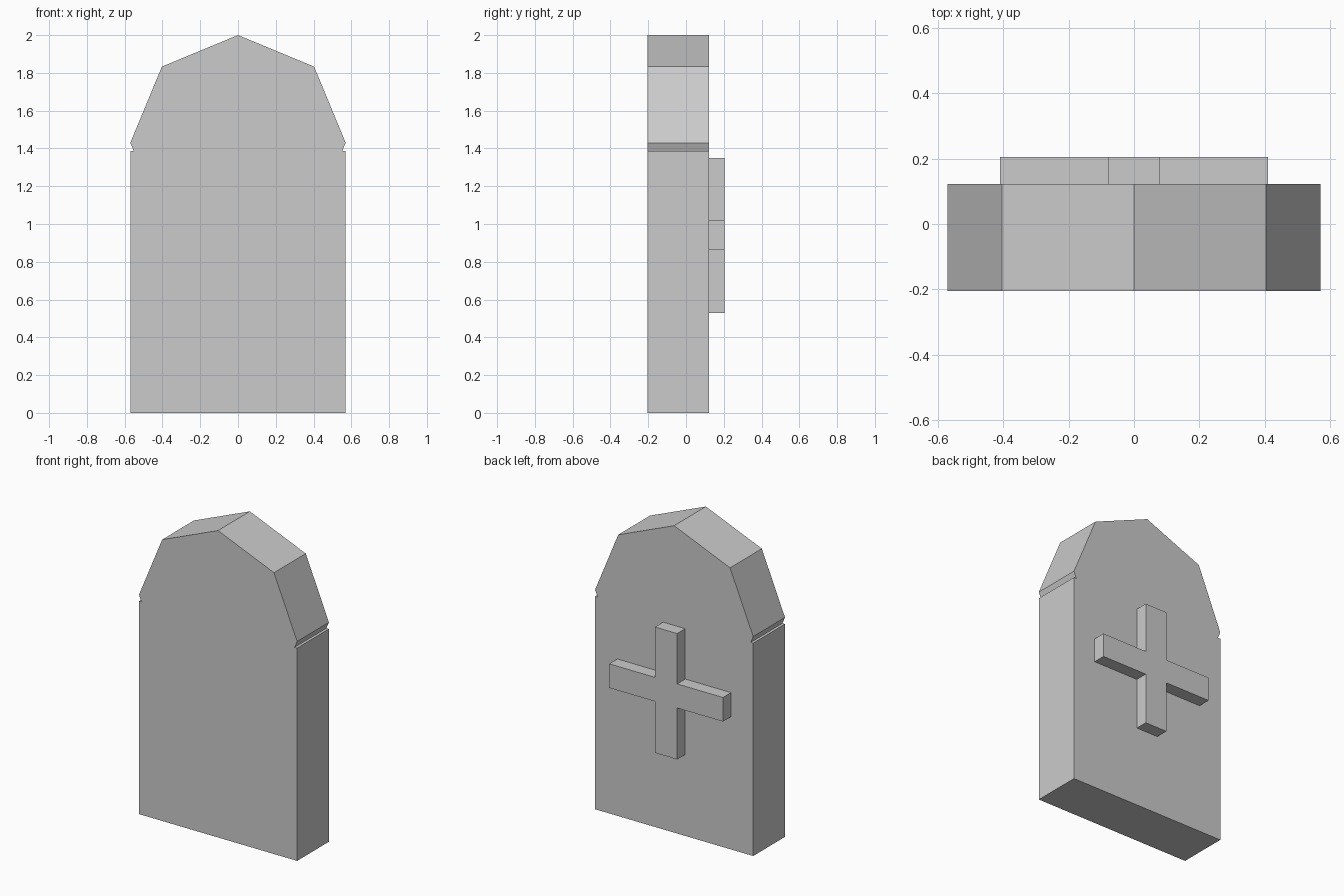
import bpy, bmesh, math

if "Cube" in bpy.data.objects:
    bpy.data.objects.remove(bpy.data.objects["Cube"])


def extrude_profile(name, points, y0, y1):
    """Make a solid from an x-z outline, running from y0 to y1."""
    bm = bmesh.new()
    face = bm.faces.new([bm.verts.new((x, y0, z)) for x, z in points])
    new = bmesh.ops.extrude_face_region(bm, geom=[face])["geom"]
    verts = [v for v in new if isinstance(v, bmesh.types.BMVert)]
    bmesh.ops.translate(bm, verts=verts, vec=(0, y1 - y0, 0))
    bmesh.ops.recalc_face_normals(bm, faces=bm.faces)
    mesh = bpy.data.meshes.new(name)
    bm.to_mesh(mesh)
    bm.free()
    obj = bpy.data.objects.new(name, mesh)
    bpy.context.collection.objects.link(obj)
    return obj


FRONT, BACK, CROSS_BACK = -0.205, 0.122, 0.205
R, CENTRE_Z, SHOULDER = 0.57, 1.43, 1.387

# Headstone: straight slab, small notch at the shoulders, half-octagon top
notch_x = R - (CENTRE_Z - SHOULDER) * math.tan(math.pi / 8)
arch = [(R * math.cos(i * math.pi / 4), CENTRE_Z + R * math.sin(i * math.pi / 4))
        for i in range(5)]
outline = ([(-R, 0), (R, 0), (R, SHOULDER), (notch_x, SHOULDER)] + arch
           + [(-notch_x, SHOULDER), (-R, SHOULDER)])
extrude_profile("headstone", outline, FRONT, BACK)

# Raised cross on the back face
w, arm = 0.08, 0.41
bottom, low, high, top = 0.53, 0.865, 1.022, 1.35
right = [(w, bottom), (w, low), (arm, low), (arm, high), (w, high), (w, top)]
left = [(-x, z) for x, z in reversed(right)]
extrude_profile("raised_cross", right + left, BACK, CROSS_BACK)
